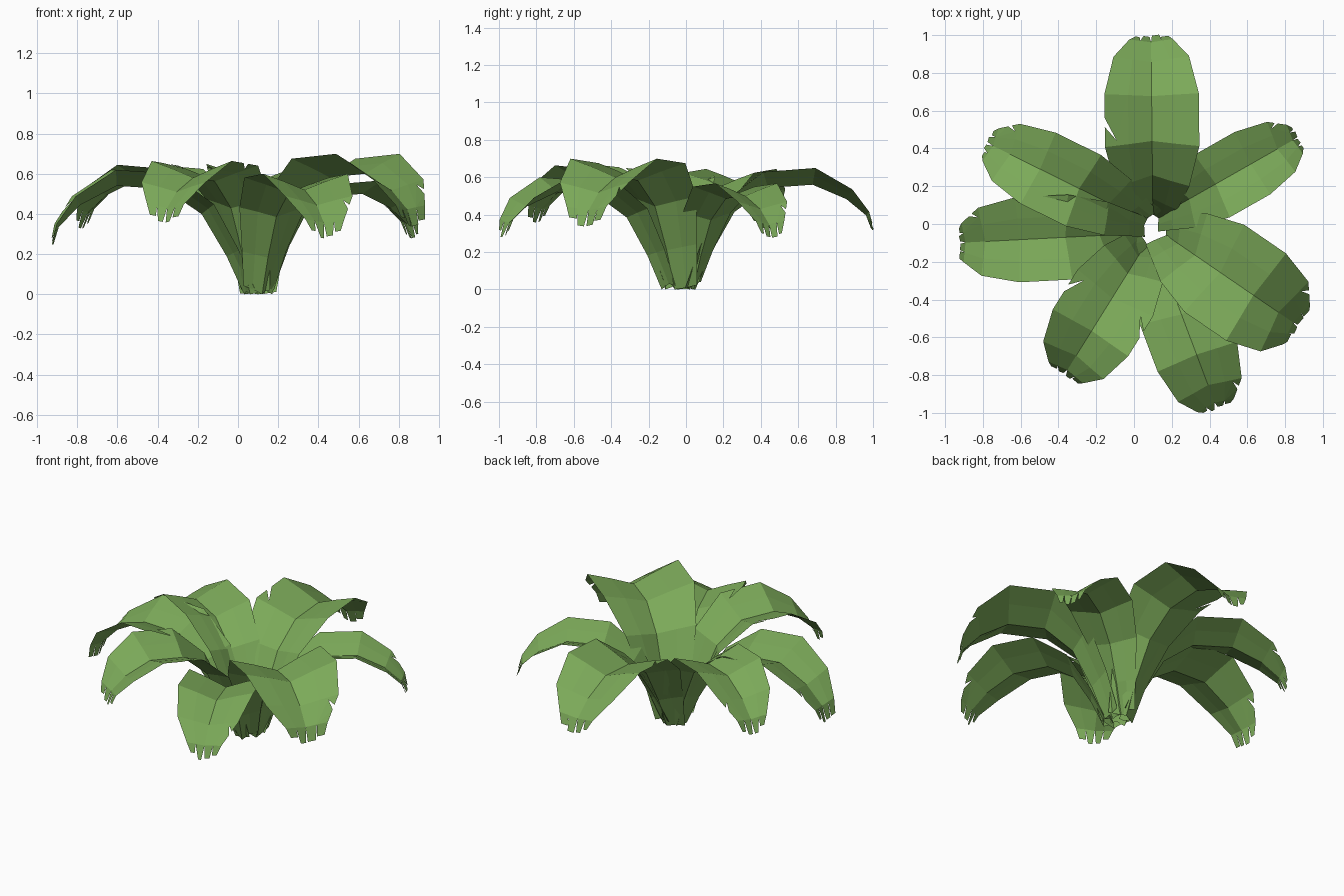
import bpy, bmesh, random
from mathutils import Vector

if "Cube" in bpy.data.objects:
    bpy.data.objects.remove(bpy.data.objects["Cube"])

random.seed(4)
mat = bpy.data.materials.new("leaf_green")
mat.diffuse_color = (0.20, 0.40, 0.10, 1)
mat.use_nodes = True
mat.node_tree.nodes["Principled BSDF"].inputs["Base Color"].default_value = mat.diffuse_color

# rib profile: distance along leaf, relative height, relative width, relative edge lift
PROFILE = [(0.0, 0.04, 0.36, 0.24), (0.09, 0.35, 0.52, 0.28),
           (0.22, 0.74, 0.78, 0.32), (0.41, 0.97, 1.0, 0.36),
           (0.66, 1.0, 1.0, 0.36), (0.85, 0.68, 0.80, 0.24),
           (0.96, 0.32, 0.46, 0.10)]
COLS = (-1, -0.5, 0, 0.5, 1)


def leaf(name, base, tip, half_w, peak, tip_z, notches):
    a, b = Vector((*base, 0)), Vector((*tip, 0))
    d = (b - a).normalized()
    side = Vector((-d.y, d.x, 0))
    length = (b - a).length

    # midrib points: rise to the peak, then droop to the tip height
    ribs = []
    for t, h, w, lift in PROFILE:
        z = h * peak if t < 0.7 else tip_z + h * (peak - tip_z)
        ribs.append(a + d * t * length + Vector((0, 0, z)))

    bm = bmesh.new()
    rows = []
    for i, (t, h, w, lift) in enumerate(PROFILE):
        tang = (ribs[min(i + 1, 6)] - ribs[max(i - 1, 0)]).normalized()
        norm = tang.cross(side)
        row = []
        for u in COLS:
            p = ribs[i] + side * u * w * half_w + norm * lift * half_w * abs(u) ** 0.9
            if i == 0:                   # ragged stem end
                p.z = random.uniform(0.0, 0.05)
            row.append(bm.verts.new(p))
        rows.append(row)
    rows[0][2].co.z = 0.0

    # blade, with narrow slits torn out of chosen edge panels
    for i in range(6):
        for j in range(4):
            s = -1 if j == 0 else 1 if j == 3 else 0
            if s and (i, s) in notches:
                out, inn = (0, 1) if s < 0 else (4, 3)
                o0, o1 = rows[i][out], rows[i + 1][out]
                n0, n1 = rows[i][inn], rows[i + 1][inn]
                barb = bm.verts.new(o0.co.lerp(o1.co, 0.38))
                e1 = bm.verts.new(o0.co.lerp(o1.co, 0.55))
                m = bm.verts.new(o0.co.lerp(o1.co, 0.1).lerp(n0.co.lerp(n1.co, 0.1), 0.5))
                for tri in [(n0, o0, m), (o0, barb, m), (n0, m, n1), (m, e1, n1), (e1, o1, n1)]:
                    bm.faces.new(tri if s < 0 else tri[::-1])
            else:
                bm.faces.new((rows[i][j + 1], rows[i + 1][j + 1], rows[i + 1][j], rows[i][j]))

    # uneven lobes hanging at the tip, parted by thin slits
    last = rows[6]
    for j in range(4):
        l, r = last[j], last[j + 1]
        mid = (l.co + r.co) / 2
        u = (COLS[j] + COLS[j + 1]) / 2
        k = (1.0 - 0.6 * abs(u)) * random.uniform(0.75, 1.1)
        end = mid + d * 0.04 * length * k
        end.z = mid.z + (tip_z - mid.z) * min(k / 0.75, 1)
        end -= side * u * half_w * 0.08
        half = (r.co - l.co) * random.uniform(0.15, 0.38)
        bm.faces.new((r, bm.verts.new(end + half), bm.verts.new(end - half), l))

    bmesh.ops.recalc_face_normals(bm, faces=bm.faces)
    if sum(f.normal.z * f.calc_area() for f in bm.faces) < 0:
        bmesh.ops.reverse_faces(bm, faces=bm.faces)
    me = bpy.data.meshes.new(name)
    bm.to_mesh(me)
    bm.free()
    me.materials.append(mat)
    bpy.context.collection.objects.link(bpy.data.objects.new(name, me))


# seven leaves around the heart of the plant
leaf("leaf_north", (0.10, 0.05), (0.09, 1.00), 0.25, 0.56, 0.32, [(3, 1)])
leaf("leaf_northeast", (0.13, 0.04), (0.87, 0.46), 0.19, 0.50, 0.28, [(5, 1)])
leaf("leaf_southeast", (0.17, -0.06), (0.87, -0.54), 0.28, 0.60, 0.34, [(5, 1)])
leaf("leaf_south", (0.12, -0.13), (0.44, -0.98), 0.225, 0.52, 0.28, [(5, 1)])
leaf("leaf_southwest", (0.06, -0.11), (-0.37, -0.80), 0.235, 0.58, 0.36, [(3, 1), (3, -1)])
leaf("leaf_west", (0.03, -0.05), (-0.93, -0.10), 0.225, 0.54, 0.24, [(5, -1)])
leaf("leaf_northwest", (0.05, 0.02), (-0.78, 0.43), 0.21, 0.57, 0.33, [(5, -1)])
